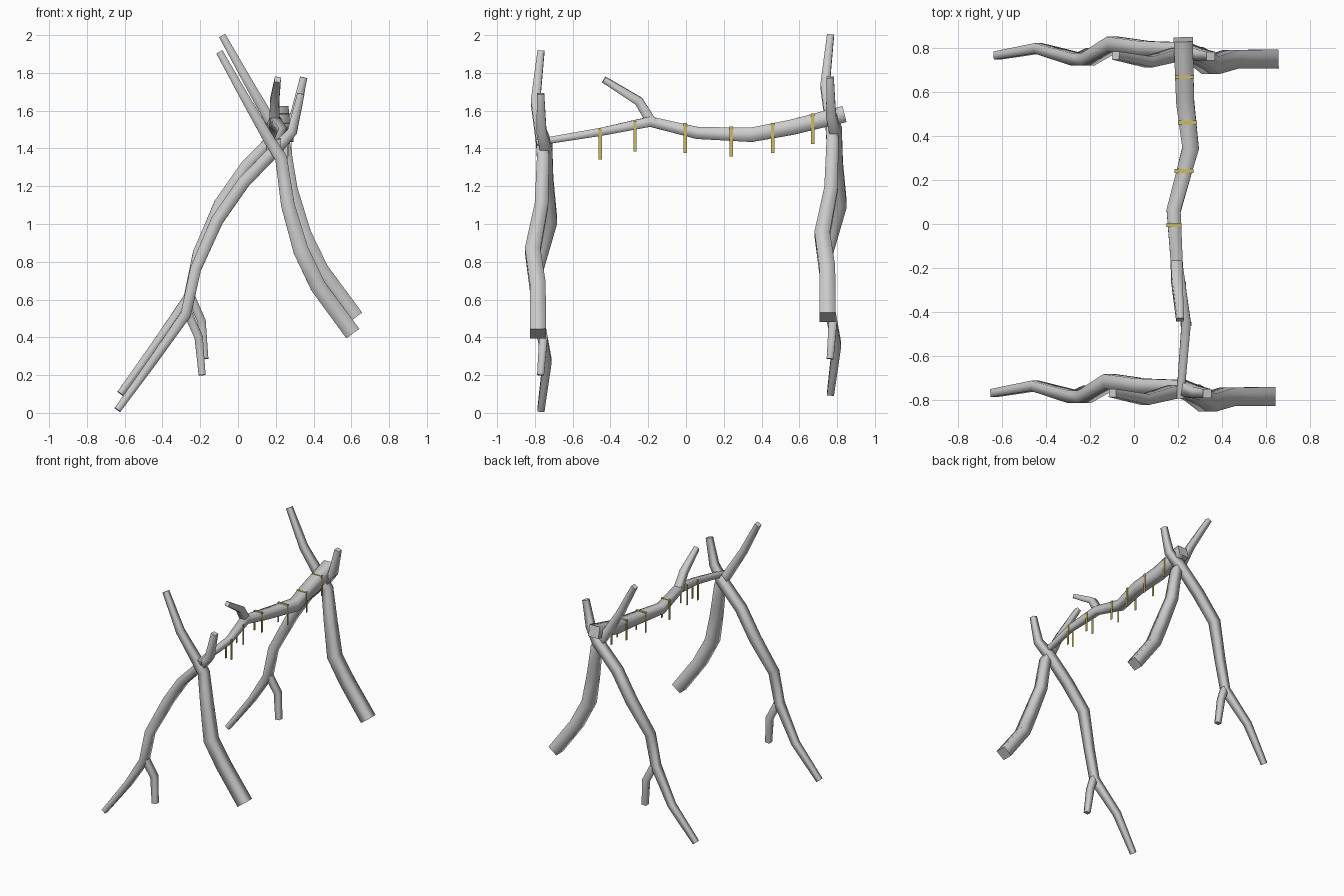
import bpy, bmesh, math
from mathutils import Vector

if "Cube" in bpy.data.objects:
    bpy.data.objects.remove(bpy.data.objects["Cube"])

SIDES = 4


def add_tube(bm, pts):
    """Sweep a tapered square section along points given as (x, y, z, half width)."""
    ps = [Vector(p[:3]) for p in pts]
    t0 = (ps[1] - ps[0]).normalized()
    ref = Vector((0, 1, 0)) if abs(t0.y) < 0.7 else Vector((1, 0, 0))
    rings = []
    for i, p in enumerate(ps):
        a = (p - ps[i - 1]).normalized() if i else t0
        b = (ps[i + 1] - p).normalized() if i < len(ps) - 1 else a
        t = (a + b).normalized()
        u = (ref - t * ref.dot(t)).normalized()
        v = t.cross(u)
        r = pts[i][3] * 0.97 * math.sqrt(2)
        ring = []
        for k in range(SIDES):
            ang = 2 * math.pi * (k + 0.5) / SIDES
            ring.append(bm.verts.new(p + (u * math.cos(ang) + v * math.sin(ang)) * r))
        rings.append(ring)
    for r, s in zip(rings, rings[1:]):
        for k in range(SIDES):
            n = (k + 1) % SIDES
            bm.faces.new((r[k], r[n], s[n], s[k])).smooth = True
    # flat end caps with sharp rims
    for cap in (rings[0][::-1], rings[-1]):
        for e in bm.faces.new(cap).edges:
            e.smooth = False


def make_object(name, bm):
    bmesh.ops.recalc_face_normals(bm, faces=bm.faces)
    me = bpy.data.meshes.new(name)
    bm.to_mesh(me)
    bm.free()
    ob = bpy.data.objects.new(name, me)
    bpy.context.collection.objects.link(ob)
    return ob


def branch(name, *tubes):
    bm = bmesh.new()
    for t in tubes:
        add_tube(bm, t)
    return make_object(name, bm)


# thick branch: low right end up to the upper left tip
thick = [(0.608, -0.783, 0.42, 0.044), (0.424, -0.785, 0.67, 0.043), (0.333, -0.812, 0.86, 0.042),
         (0.264, -0.765, 1.10, 0.037), (0.228, -0.757, 1.35, 0.033), (0.168, -0.765, 1.44, 0.03),
         (0.05, -0.797, 1.645, 0.025), (-0.098, -0.768, 1.91, 0.019)]
# forked branch: low left tip up to the upper right tip
forked = [(-0.638, -0.768, 0.016, 0.019), (-0.45, -0.735, 0.275, 0.024), (-0.275, -0.785, 0.525, 0.029),
          (-0.225, -0.785, 0.76, 0.03), (-0.11, -0.715, 1.02, 0.034), (0.03, -0.735, 1.22, 0.034),
          (0.21, -0.74, 1.405, 0.033), (0.287, -0.765, 1.49, 0.027), (0.333, -0.77, 1.69, 0.02)]
twig = [(-0.27, -0.785, 0.54, 0.024), (-0.208, -0.755, 0.40, 0.023), (-0.19, -0.77, 0.20, 0.019)]

# two identical end frames
for side, off in (("front", (0, 0, 0)), ("back", (0.015, 1.533, 0.086))):
    for name, tubes in (("thick_leg", [thick]), ("forked_leg", [forked, twig])):
        ob = branch(side + "_" + name, *tubes)
        ob.location = off

# crossbar with its side twig
bar = [(0.224, 0.838, 1.582, 0.045), (0.232, 0.56, 1.512, 0.042), (0.257, 0.345, 1.472, 0.039),
       (0.18, 0.06, 1.482, 0.033), (0.195, -0.19, 1.542, 0.028), (0.237, -0.45, 1.488, 0.022),
       (0.21, -0.79, 1.432, 0.018)]
bar_twig = [(0.194, -0.18, 1.535, 0.028), (0.194, -0.25, 1.65, 0.025), (0.21, -0.435, 1.765, 0.017)]
branch("crossbar", bar, bar_twig)

# yellow straps folded over the crossbar
gold = bpy.data.materials.new("strap_yellow")
gold.diffuse_color = (0.6, 0.5, 0.13, 1)
gold.use_nodes = True
gold.node_tree.nodes["Principled BSDF"].inputs["Base Color"].default_value = gold.diffuse_color
straps = [(0.67, 0.229, 0.043, 1.584), (0.46, 0.243, 0.043, 1.536), (0.24, 0.228, 0.043, 1.517),
          (-0.005, 0.182, 0.034, 1.535), (-0.27, 0.207, 0.030, 1.543), (-0.455, 0.237, 0.025, 1.502)]
W, T, H = 0.009, 0.003, 0.16
for i, (y, x, h, top) in enumerate(straps):
    low = top - H
    prof = [(-h, low), (-h, top), (h, top), (h, low), (h - T, low), (h - T, top - T), (T - h, top - T), (T - h, low)]
    bm = bmesh.new()
    face = bm.faces.new([bm.verts.new((x + px, y - W, pz)) for px, pz in prof])
    ext = bmesh.ops.extrude_face_region(bm, geom=[face])
    bmesh.ops.translate(bm, vec=(0, 2 * W, 0), verts=[g for g in ext["geom"] if isinstance(g, bmesh.types.BMVert)])
    ob = make_object("strap_%d" % (i + 1), bm)
    ob.data.materials.append(gold)
